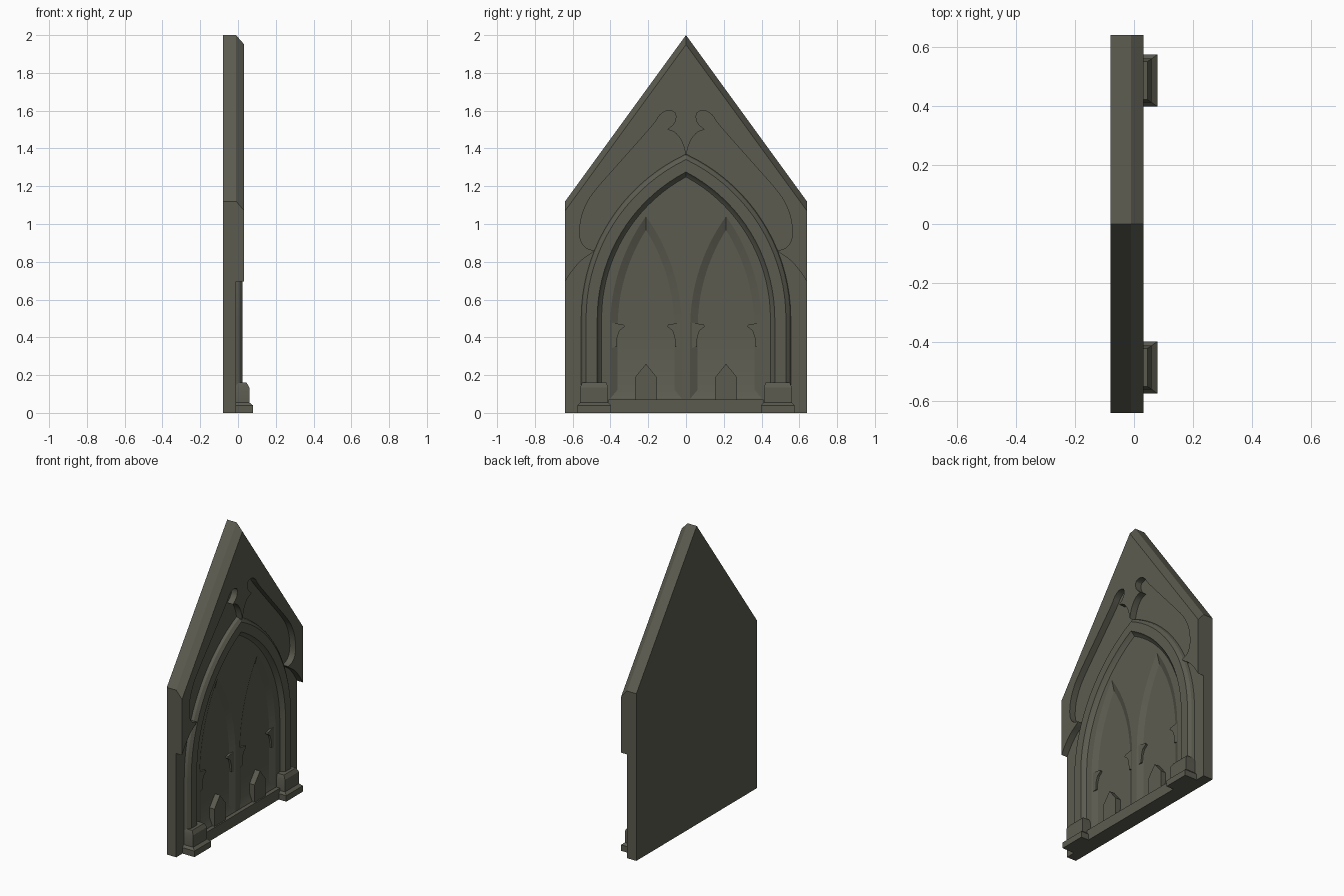
import bpy, bmesh, math

if "Cube" in bpy.data.objects:
    bpy.data.objects.remove(bpy.data.objects["Cube"])

stone = bpy.data.materials.new("olive grey stone")
stone.diffuse_color = (0.105, 0.105, 0.08, 1)
stone.use_nodes = True
stone.node_tree.nodes["Principled BSDF"].inputs["Base Color"].default_value = stone.diffuse_color

PANE, PLATE = -0.022, -0.003   # depths of the blind panes and the tracery face


def finish(name, bm, flip_to_front=False):
    """Turn a bmesh into a named stone object with sharp-edged smooth shading."""
    if flip_to_front:
        for f in bm.faces:
            f.normal_update()
            if f.normal.x < 0:
                f.normal_flip()
    else:
        bmesh.ops.recalc_face_normals(bm, faces=bm.faces)
    me = bpy.data.meshes.new(name)
    bm.to_mesh(me)
    bm.free()
    me.materials.append(stone)
    ob = bpy.data.objects.new(name, me)
    bpy.context.collection.objects.link(ob)
    bpy.ops.object.select_all(action='DESELECT')
    ob.select_set(True)
    bpy.context.view_layer.objects.active = ob
    bpy.ops.object.shade_smooth_by_angle(angle=math.radians(25))
    return ob


def ring(bm, pts, x):
    return [bm.verts.new((x, y, z)) for y, z in pts]


def bridge(bm, a, b):
    n = len(a)
    for i in range(n):
        bm.faces.new((a[i], a[(i + 1) % n], b[(i + 1) % n], b[i]))


def loft(name, loops, back=False, front=False):
    """Join outlines (points in y/z, depth x) into one surface."""
    bm = bmesh.new()
    rings = [ring(bm, p, x) for p, x in loops]
    for a, b in zip(rings, rings[1:]):
        bridge(bm, a, b)
    if back:
        bm.faces.new(rings[0])
    if front:
        bm.faces.new(rings[-1])
    return finish(name, bm, not (back and front))


def fill_with_holes(bm, rings):
    edges = []
    for r in rings:
        for i in range(len(r)):
            a, b = r[i], r[(i + 1) % len(r)]
            edges.append(bm.edges.get((a, b)) or bm.edges.new((a, b)))
    bmesh.ops.triangle_fill(bm, use_beauty=True, edges=edges)


def pointed(cy, a, spring, apex, d, z0, n=18):
    """Pointed arch outline, inset by d."""
    h = apex - spring
    R = (a * a + h * h) / (2 * a)
    end = math.acos((R - a) / (R - d))
    half = [(a - d, z0)]
    for i in range(n + 1):
        t = end * i / n
        half.append((a - R + (R - d) * math.cos(t), spring + (R - d) * math.sin(t)))
    half[-1] = (0, half[-1][1])
    return [(cy + y, z) for y, z in half] + [(cy - y, z) for y, z in half[-2::-1]]


def main_arch(d):
    return pointed(0, 0.555, 0.5, 1.37, d, 0.03)


def lancet(s, d):
    return pointed(s * 0.212, 0.19, 0.45, 1.04, d, 0.075 + 1.2 * d)


def smooth(pts, n=4):
    """Rounded path through points."""
    p = [pts[0]] + pts + [pts[-1]]
    out = []
    for i in range(1, len(p) - 2):
        for k in range(n):
            t = k / n
            out.append(tuple(0.5 * (2 * b + (c - a) * t + (2 * a - 5 * b + 4 * c - e) * t * t
                                    + (3 * b - a - 3 * c + e) * t ** 3)
                             for a, b, c, e in zip(p[i - 1], p[i], p[i + 1], p[i + 2])))
    return out + [pts[-1]]


# Gabled back slab with an arched opening in its front face
gable = [(-0.64, 0), (0.64, 0), (0.64, 1.12), (0, 2), (-0.64, 1.12)]
bm = bmesh.new()
r0, r1 = ring(bm, gable, -0.08), ring(bm, gable, -0.01)
bridge(bm, r0, r1)
bm.faces.new(r0)
fill_with_holes(bm, [r1, ring(bm, main_arch(0.02), -0.01)])
finish("back_slab", bm)

# Raised gable frame with lobed lower edge and chamfered slopes
lobes = [
    [(0.64, 0.695), (0.60, 0.755), (0.55, 0.81), (0.485, 0.855)],
    [(0.485, 0.86), (0.53, 0.875), (0.56, 0.925), (0.557, 1.02), (0.525, 1.11), (0.47, 1.19),
     (0.32, 1.36), (0.175, 1.525), (0.14, 1.575), (0.10, 1.60), (0.06, 1.59), (0.055, 1.555),
     (0.07, 1.525), (0.10, 1.50)],
    [(0.10, 1.50), (0.06, 1.485), (0.03, 1.45), (0.012, 1.41), (0, 1.36)],
]
edge = []
for part in lobes:
    edge += smooth(part)[:-1]
lower = edge + [(0, 1.36)] + [(-y, z) for y, z in reversed(edge)]
loft("gable_frame",
     [(lower + [(-0.64, 1.12), (0, 2), (0.64, 1.12)], -0.01),
      (lower + [(-0.64, 1.07), (0, 1.95), (0.64, 1.07)], 0.033)], True, True)

# Main arch moulding
profile = [(0, -0.01), (0.006, 0.008), (0.026, 0.024), (0.085, 0.024), (0.095, 0.008), (0.108, PLATE)]
loft("arch_moulding", [(main_arch(d), x) for d, x in profile])

# Tracery plate holding two lancet openings
bm = bmesh.new()
fill_with_holes(bm, [ring(bm, main_arch(0.105), PLATE)]
                + [ring(bm, lancet(s, 0), PLATE) for s in (-1, 1)])
finish("tracery_plate", bm, True)

cusp = [(0.20, 0.34), (0.155, 0.35), (0.152, 0.40), (0.14, 0.435), (0.112, 0.457),
        (0.118, 0.467), (0.165, 0.475), (0.20, 0.48)]
spike = [(-0.058, 0.06), (0.058, 0.06), (0.058, 0.188), (0, 0.26), (-0.058, 0.188)]
for s, side in ((-1, "left"), (1, "right")):
    # Splayed lancet with its blind pane
    loft(side + "_lancet", [(lancet(s, 0), PLATE), (lancet(s, 0.04), PANE)], front=True)

    # Cusps on both jambs
    for t, jamb in ((-1, "a"), (1, "b")):
        pts = [(s * 0.212 + t * y, z) for y, z in cusp]
        loft(f"{side}_cusp_{jamb}", [(pts, PANE - 0.002), (pts, PLATE - 0.005)], True, True)

    # Small pointed block on the sill
    pts = [(s * 0.212 + y, z) for y, z in spike]
    loft(side + "_pointed_block", [(pts, PANE - 0.002), (pts, 0.015)], True, True)

    # Stepped column plinth: height, half width, front depth
    bm = bmesh.new()
    rings = []
    for z, w, x in ((0, 0.088, 0.079), (0.04, 0.088, 0.079), (0.055, 0.074, 0.06),
                    (0.135, 0.074, 0.06), (0.16, 0.064, 0.045)):
        c = s * 0.486
        rings.append([bm.verts.new(v) for v in ((-0.06, c - w, z), (x, c - w, z),
                                                (x, c + w, z), (-0.06, c + w, z))])
    for a, b in zip(rings, rings[1:]):
        bridge(bm, a, b)
    bm.faces.new(rings[0])
    bm.faces.new(rings[-1])
    finish(side + "_plinth", bm)

# Bottom sill between the plinths
sill = [(-0.41, 0), (0.41, 0), (0.41, 0.072), (-0.41, 0.072)]
loft("sill", [(sill, -0.05), (sill, 0.024)], True, True)
